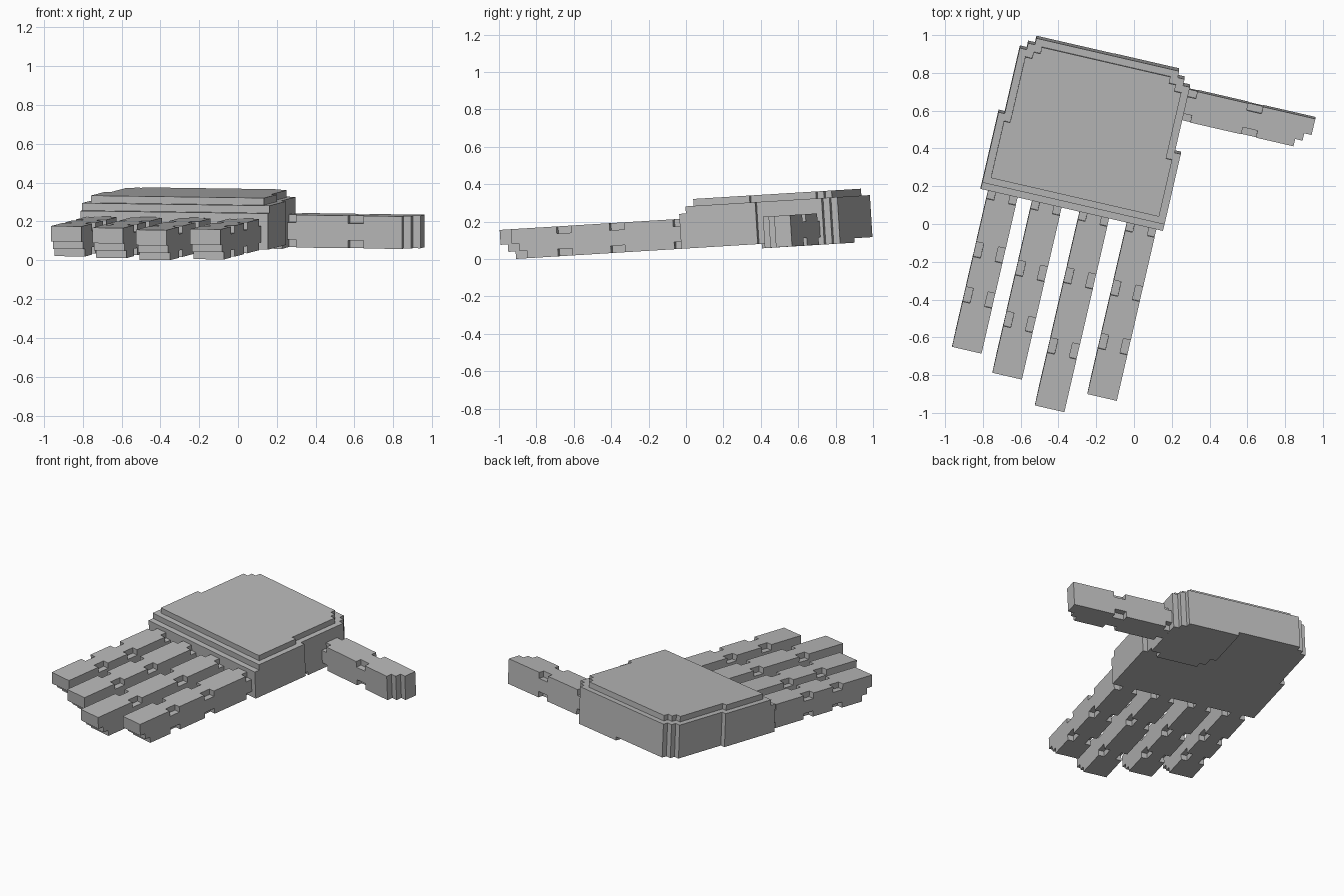
import bpy, bmesh, math
from mathutils import Matrix, Vector

if "Cube" in bpy.data.objects:
    bpy.data.objects.remove(bpy.data.objects["Cube"])

# One stone-grey colour for the whole hand
grey = bpy.data.materials.new("stone_grey")
grey.diffuse_color = (0.48, 0.48, 0.48, 1)
grey.use_nodes = True
grey.node_tree.nodes["Principled BSDF"].inputs["Base Color"].default_value = grey.diffuse_color

# Pose of the whole hand: turned sideways, then tipped slightly upward
POSE = (Matrix.Translation((0, 0, 0.056)) @ Matrix.Rotation(math.radians(3.5), 4, 'X')
        @ Matrix.Rotation(math.radians(-13), 4, 'Z'))
MID = -0.34          # centre line of the palm
STEP = 0.04          # size of one block step


def make_object(name, bm, matrix=POSE):
    bmesh.ops.recalc_face_normals(bm, faces=bm.faces)
    mesh = bpy.data.meshes.new(name)
    bm.to_mesh(mesh)
    bm.free()
    mesh.transform(matrix)
    mesh.materials.append(grey)
    obj = bpy.data.objects.new(name, mesh)
    bpy.context.collection.objects.link(obj)
    return obj


def add_prism(bm, points, direction):
    face = bm.faces.new([bm.verts.new(p) for p in points])
    new = bmesh.ops.extrude_face_region(bm, geom=[face])["geom"]
    verts = [g for g in new if isinstance(g, bmesh.types.BMVert)]
    bmesh.ops.translate(bm, verts=verts, vec=direction)


def add_box(bm, lo, hi):
    add_prism(bm, [(lo[0], lo[1], lo[2]), (hi[0], lo[1], lo[2]),
                   (hi[0], hi[1], lo[2]), (lo[0], hi[1], lo[2])], (0, 0, hi[2] - lo[2]))


def slab(name, outline, z0, z1):
    bm = bmesh.new()
    add_prism(bm, [(x, y, z0) for x, y in outline], (0, 0, z1 - z0))
    return make_object(name, bm)


def palm_outline(front, inset=0.0):
    half = [(0.495, front), (0.495, 0.43), (0.462, 0.43), (0.462, 0.787),
            (0.425, 0.787), (0.425, 0.822), (0.388, 0.822), (0.388, 0.857)]
    half = [(x - inset, y if y == front else y - inset) for x, y in half]
    return ([(MID + x, y) for x, y in half]
            + [(MID - x, y) for x, y in reversed(half)])


# Palm body, stepped knuckle ledge and raised back plate
slab("palm_body", palm_outline(0.01), 0, 0.187)
slab("knuckle_ledge", palm_outline(0.047), 0.187, 0.225)
slab("back_plate", palm_outline(0.083, 0.038), 0.225, 0.262)

# Thumb pad under the palm, with a stepped outline
slab("thumb_pad", [(0.122, 0.48), (0.06, 0.48), (0.06, 0.43), (-0.22, 0.43), (-0.22, 0.47),
                   (-0.26, 0.47), (-0.26, 0.54), (-0.30, 0.54), (-0.30, 0.857),
                   (0.048, 0.857), (0.048, 0.822), (0.085, 0.822), (0.085, 0.787),
                   (0.122, 0.787)], -0.024, 0)


def finger(name, length, width, height, joints, place):
    """Bar with a stepped tip, pointing to -y, with joint nicks on its four long edges."""
    w, s = width / 2, STEP
    side = [(0, 0), (-length + 2 * s, 0), (-length + 2 * s, s), (-length + s, s),
            (-length + s, 2 * s), (-length, 2 * s), (-length, height), (0, height)]
    bm = bmesh.new()
    add_prism(bm, [(-w, y, z) for y, z in side], (width, 0, 0))
    obj = make_object(name, bm, Matrix.Identity(4))

    # Nicks cut at the root and at each joint
    bm = bmesh.new()
    spans = [(-0.045, 0.05)] + [(-j - 0.04, -j + 0.04) for j in joints]
    for y0, y1 in spans:
        for x0, x1 in ((-w - 0.05, -w + s), (w - s, w + 0.05)):
            for z0, z1 in ((-0.05, s - 0.002), (height - s + 0.002, height + 0.05)):
                add_box(bm, (x0, y0, z0), (x1, y1, z1))
    cutter = make_object("nick_cutter", bm, Matrix.Identity(4))
    cutter.hide_render = True
    mod = obj.modifiers.new("nicks", 'BOOLEAN')
    mod.operation, mod.solver, mod.object = 'DIFFERENCE', 'EXACT', cutter
    bpy.context.view_layer.update()
    mesh = bpy.data.meshes.new_from_object(
        obj.evaluated_get(bpy.context.evaluated_depsgraph_get()))
    obj.modifiers.clear()
    obj.data = mesh
    bpy.data.objects.remove(cutter)
    mesh.transform(POSE @ place)
    return obj


# Four fingers: name, centre across the palm, length, joint distances
for name, x, length, joints in (
        ("little_finger", -0.714, 0.852, (0.32, 0.565)),
        ("ring_finger", -0.475, 0.938, (0.365, 0.643)),
        ("middle_finger", -0.217, 1.056, (0.346, 0.728)),
        ("index_finger", 0.040, 0.935, (0.354, 0.645))):
    finger(name, length, 0.16, 0.16, joints, Matrix.Translation((x, 0.01, 0)))

# Thumb: the same bar rolled on its side and pointing sideways
roll = Matrix(((0, -1, 0), (0, 0, 1), (-1, 0, 0))).to_4x4()
finger("thumb", 0.686, 0.168, 0.168, (0.362,),
       Matrix.Translation((0.122, 0.600, 0.0605)) @ roll)
